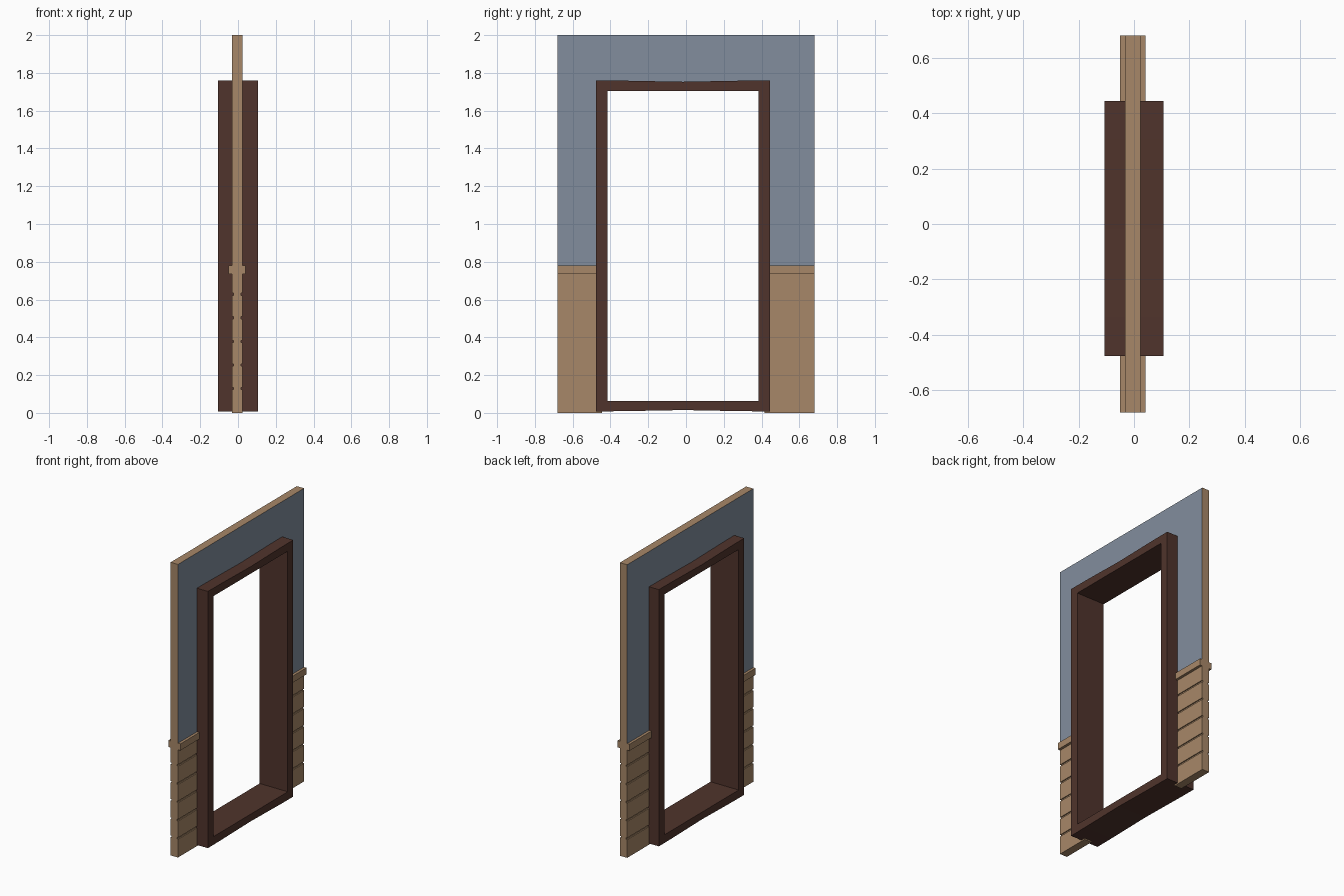
import bpy, bmesh
from mathutils import Vector

if "Cube" in bpy.data.objects:
    bpy.data.objects.remove(bpy.data.objects["Cube"])


def material(name, rgb):
    m = bpy.data.materials.new(name)
    m.diffuse_color = (*rgb, 1)
    m.use_nodes = True
    m.node_tree.nodes["Principled BSDF"].inputs["Base Color"].default_value = m.diffuse_color
    return m


WOOD = material("tan_wood", (0.39, 0.245, 0.138))
PAINT = material("blue_paint", (0.223, 0.27, 0.337))
DARK = material("dark_wood", (0.08, 0.034, 0.025))


def finish(bm, name, mats):
    bmesh.ops.recalc_face_normals(bm, faces=bm.faces)
    me = bpy.data.meshes.new(name)
    bm.to_mesh(me)
    bm.free()
    for m in mats:
        me.materials.append(m)
    ob = bpy.data.objects.new(name, me)
    bpy.context.collection.objects.link(ob)
    return ob


def prism(name, points, direction, mats):
    """Extrude a closed outline of 3D points along a vector."""
    bm = bmesh.new()
    face = bm.faces.new([bm.verts.new(p) for p in points])
    new = bmesh.ops.extrude_face_region(bm, geom=[face])["geom"]
    bmesh.ops.translate(bm, vec=Vector(direction),
                        verts=[v for v in new if isinstance(v, bmesh.types.BMVert)])
    return finish(bm, name, mats)


X0, X1 = -0.032, 0.023            # wall faces
Y = 0.68                          # wall half width
OY0, OY1 = -0.445, 0.415          # hole in the wall, hidden in the frame
RAIL0, RAIL1 = 0.735, 0.78

# Upper wall: painted faces, bare wood edges
outline = [(-Y, RAIL1), (-Y, 2), (Y, 2), (Y, RAIL1), (OY1, RAIL1),
           (OY1, 1.73), (OY0, 1.73), (OY0, RAIL1)]
wall = prism("upper_wall", [(X0, y, z) for y, z in outline], (X1 - X0, 0, 0), [WOOD, PAINT])
for p in wall.data.polygons:
    p.material_index = int(abs(p.normal.x) > 0.9)

# Grooved plank cladding and chair rail in one cross-section
depth, half = 0.007, 0.006
side = [(0, 0)]
for i in range(1, 6):
    z = 0.005 + 0.1245 * i
    side += [(0, z - half), (depth, z - half), (depth, z + half), (0, z + half)]
side += [(0, RAIL0), (-0.018, RAIL0), (-0.018, RAIL1)]
section = [(X0 + d, z) for d, z in side] + [(X1 - d, z) for d, z in reversed(side)]
for name, a, b in (("left_planks", -Y, OY0), ("right_planks", OY1, Y)):
    prism(name, [(x, a, z) for x, z in section], (0, b - a, 0), [WOOD])

# Door frame: ring with a slight bow in the outer top and bottom edges
ts = [0, 0.15, 0.5, 0.85, 1]
bow = [0, 0.001, 0.007, 0.001, 0]
y0, y1, i0, i1 = -0.476, 0.444, -0.416, 0.385
outer, inner = [], []
for t, b in zip(ts, bow):
    outer.append((y0 + (y1 - y0) * t, 0.008 + b))
    inner.append((i0 + (i1 - i0) * t, 0.064))
for t, b in reversed(list(zip(ts, bow))):
    outer.append((y0 + (y1 - y0) * t, 1.76 - b))
    inner.append((i0 + (i1 - i0) * t, 1.705))
bm = bmesh.new()
rings = [[bm.verts.new((x, y, z)) for y, z in pts]
         for x, pts in ((-0.106, outer), (0.106, outer), (0.106, inner), (-0.106, inner))]
n = len(outer)
for k in range(4):
    a, b = rings[k], rings[(k + 1) % 4]
    for i in range(n):
        j = (i + 1) % n
        bm.faces.new((a[i], a[j], b[j], b[i]))
finish(bm, "door_frame", [DARK])
